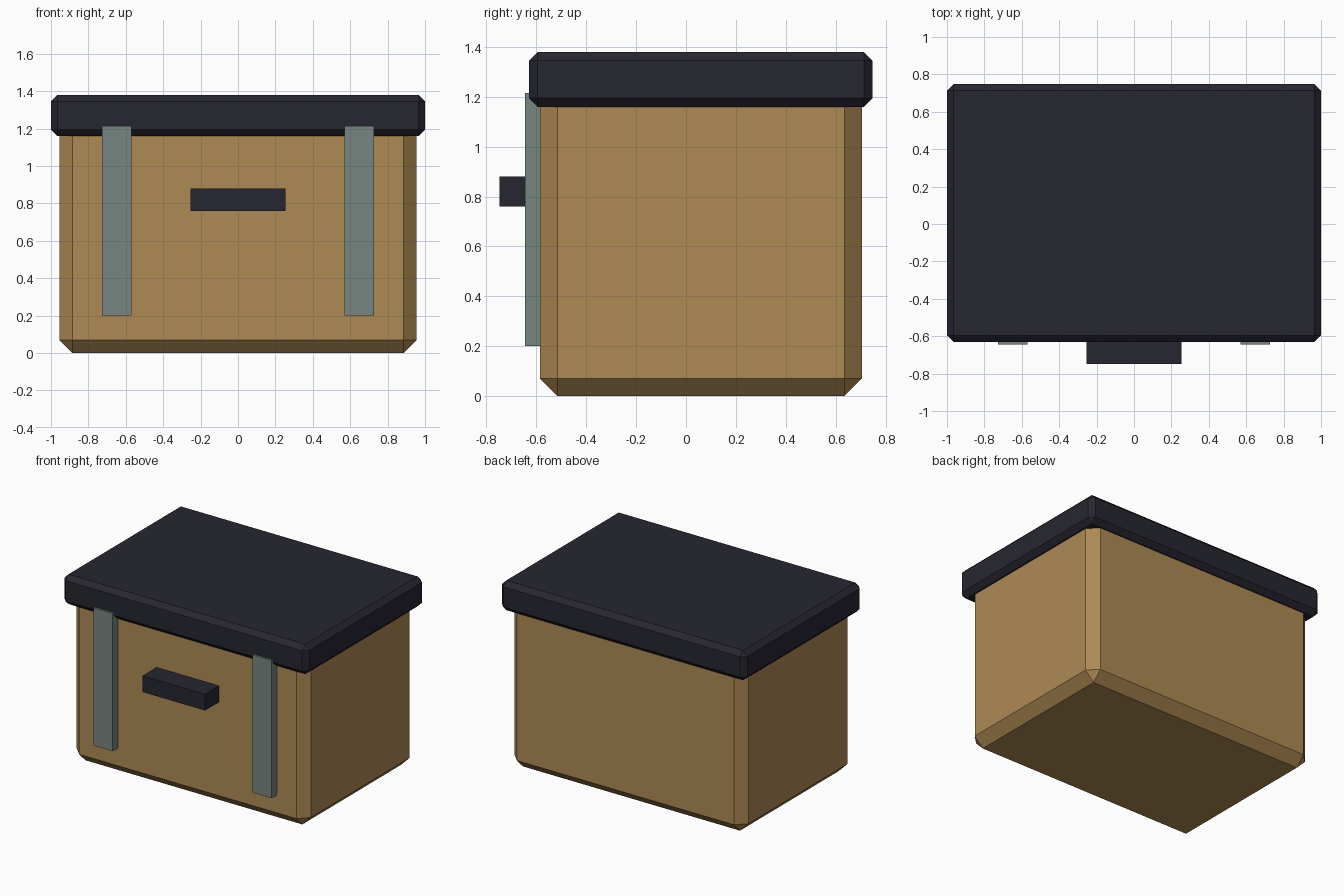
import bpy
import bmesh

cube = bpy.data.objects.get("Cube")
if cube:
    bpy.data.objects.remove(cube, do_unlink=True)


def linear(c):
    c /= 255
    return c / 12.92 if c <= 0.04045 else ((c + 0.055) / 1.055) ** 2.4


def make_material(name, rgb):
    mat = bpy.data.materials.new(name)
    mat.use_nodes = True
    colour = (*[linear(c) for c in rgb], 1)
    mat.diffuse_color = colour
    mat.node_tree.nodes["Principled BSDF"].inputs["Base Color"].default_value = colour
    return mat


def box(name, low, high, mat, chamfer=0):
    """Box between two corners, with an optional flat chamfer on every edge."""
    bm = bmesh.new()
    bmesh.ops.create_cube(bm, size=1)
    size = [b - a for a, b in zip(low, high)]
    bmesh.ops.scale(bm, vec=size, verts=bm.verts)
    if chamfer:
        bmesh.ops.bevel(bm, geom=bm.edges[:], offset=chamfer, offset_type='OFFSET',
                        segments=1, affect='EDGES', clamp_overlap=True)
    mesh = bpy.data.meshes.new(name)
    bm.to_mesh(mesh)
    bm.free()
    mesh.materials.append(mat)
    obj = bpy.data.objects.new(name, mesh)
    obj.location = [(a + b) / 2 for a, b in zip(low, high)]
    bpy.context.collection.objects.link(obj)
    return obj


tan = make_material("tan", (174, 138, 84))
dark = make_material("dark_navy", (38, 38, 49))
grey = make_material("grey_green", (119, 134, 128))

# Chamfered body, its top tucked inside the lid
body = box("body", (-0.955, -0.585, 0), (0.955, 0.705, 1.27), tan)
bevel = body.modifiers.new("chamfer", 'BEVEL')
bevel.width = 0.07
bevel.segments = 1
bevel.offset_type = 'OFFSET'
bevel.limit_method = 'NONE'

# Overhanging lid
box("lid", (-1, -0.63, 1.16), (1, 0.748, 1.38), dark, chamfer=0.035)

# Front handle
box("handle", (-0.255, -0.748, 0.76), (0.255, -0.58, 0.88), dark)

# Pair of front straps running up under the lid
for name, x in (("right_strap", -0.648), ("left_strap", 0.648)):
    box(name, (x - 0.078, -0.645, 0.2), (x + 0.078, -0.58, 1.215), grey)
